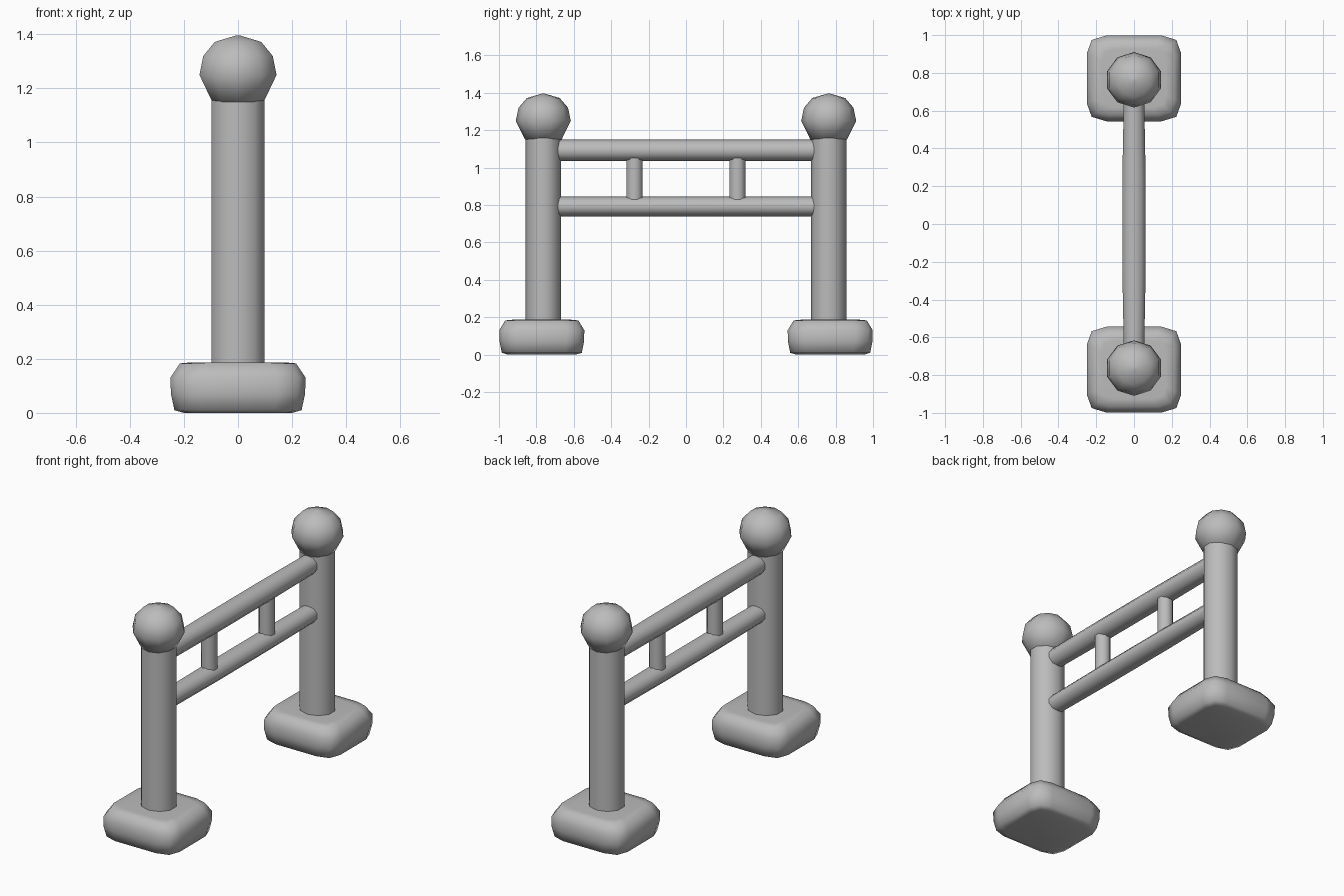
import bpy, bmesh, math
from mathutils import Matrix, Vector

cube = bpy.data.objects.get("Cube")
if cube:
    bpy.data.objects.remove(cube, do_unlink=True)

stone = bpy.data.materials.new("grey_stone")
stone.use_nodes = True
GREY = (0.5, 0.5, 0.5, 1)
stone.diffuse_color = GREY
bsdf = stone.node_tree.nodes["Principled BSDF"]
bsdf.inputs["Base Color"].default_value = GREY
bsdf.inputs["Roughness"].default_value = 0.8


def circle(sides):
    step = 2 * math.pi / sides
    return [Vector((math.cos((i + 0.5) * step), math.sin((i + 0.5) * step), 0))
            for i in range(sides)]


def rounded_square(cut):
    """Unit square outline whose corners are rounded with three points each."""
    k = 1 - cut
    corner = [(1, k), (1 - cut * 0.25, 1 - cut * 0.25), (k, 1)]
    return [Matrix.Rotation(q * math.pi / 2, 3, 'Z') @ Vector((x, y, 0))
            for q in range(4) for x, y in corner]


def loft(name, outline, rings, matrix, angle):
    """Stack copies of an outline; each ring is (x scale, y scale, height)."""
    bm = bmesh.new()
    loops = [[bm.verts.new((p.x * sx, p.y * sy, z)) for p in outline]
             for sx, sy, z in rings]
    n = len(outline)
    for low, high in zip(loops, loops[1:]):
        for i in range(n):
            j = (i + 1) % n
            bm.faces.new((low[i], low[j], high[j], high[i]))
    bm.faces.new(loops[0][::-1])
    bm.faces.new(loops[-1])
    bmesh.ops.recalc_face_normals(bm, faces=bm.faces)
    mesh = bpy.data.meshes.new(name)
    bm.to_mesh(mesh)
    bm.free()
    mesh.materials.append(stone)
    obj = bpy.data.objects.new(name, mesh)
    obj.matrix_world = matrix
    bpy.context.collection.objects.link(obj)
    bpy.ops.object.select_all(action='DESELECT')
    obj.select_set(True)
    bpy.context.view_layer.objects.active = obj
    bpy.ops.object.shade_smooth_by_angle(angle=math.radians(angle))
    return obj


def at(y, z=0):
    return Matrix.Translation((0, y, z))


# Posts, each with a soft block foot and a round finial
finial = [(0.10, 1.15), (0.15, 1.25), (0.135, 1.32), (0.09, 1.372), (0.01, 1.395)]
foot = [(0.20, 0.0), (0.235, 0.01), (0.248, 0.07), (0.25, 0.13), (0.215, 0.183), (0.17, 0.187)]
for side, sign in (("front", -1), ("back", 1)):
    y = 0.763 * sign
    loft(side + "_foot", rounded_square(0.42), [(r, r * 0.91, z) for r, z in foot],
         at(0.771 * sign), 80)
    loft(side + "_post", circle(10), [(0.104, 0.096, 0.1), (0.104, 0.096, 1.16)], at(y), 60)
    loft(side + "_finial", circle(10), [(r, r * 0.98, z) for r, z in finial], at(y), 80)

# Horizontal rails, slightly fuller in the middle
lie_down = Matrix.Rotation(-math.pi / 2, 4, 'X')
for name, z, half in (("upper_rail", 1.092, 0.058), ("lower_rail", 0.792, 0.053)):
    rings = [(0.055, half, -0.74), (0.065, half, -0.25),
             (0.065, half, 0.25), (0.055, half, 0.74)]
    loft(name, circle(10), rings, at(0, z) @ lie_down, 60)

# Short spindles between the rails
for name, y in (("front_spindle", -0.275), ("back_spindle", 0.275)):
    loft(name, circle(8), [(0.046, 0.046, 0.79), (0.046, 0.046, 1.09)], at(y), 60)
